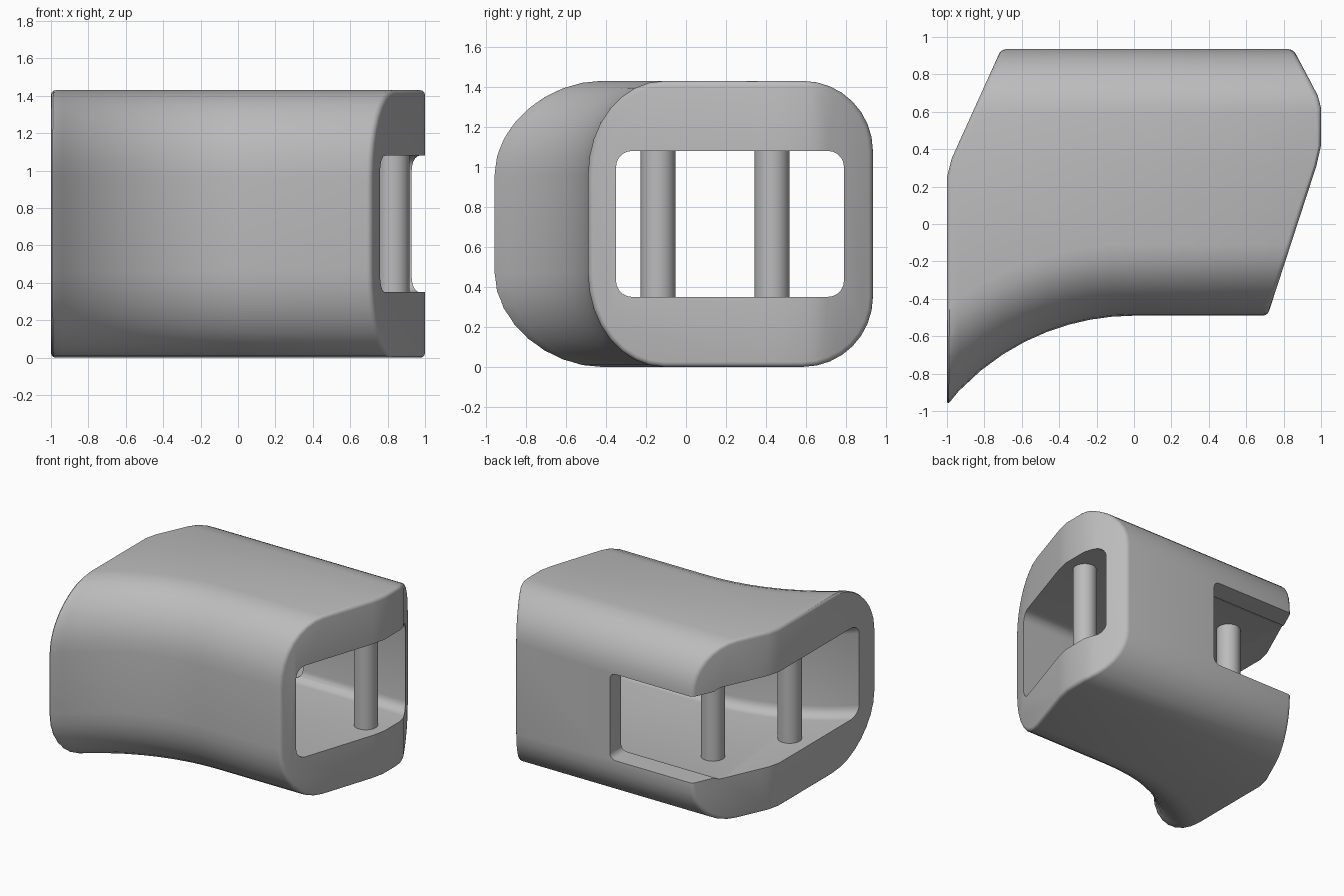
import bpy, bmesh, math

if "Cube" in bpy.data.objects:
    bpy.data.objects.remove(bpy.data.objects["Cube"], do_unlink=True)

grey = bpy.data.materials.new("plain grey")
grey.use_nodes = True
grey.diffuse_color = (0.5, 0.5, 0.5, 1)
grey.node_tree.nodes["Principled BSDF"].inputs["Base Color"].default_value = (0.5, 0.5, 0.5, 1)

BEND_R, FRONT, BACK, HEIGHT = 1.29, -0.49, 0.935, 1.43


def front_y(x, depth):
    """Front wall in plan: straight for x > 0, bending forward for x < 0."""
    r = BEND_R + depth
    return FRONT - BEND_R + (math.sqrt(r * r - x * x) if x < 0 else r)


def add_object(name, bm):
    bmesh.ops.recalc_face_normals(bm, faces=bm.faces[:])
    mesh = bpy.data.meshes.new(name)
    bm.to_mesh(mesh)
    bm.free()
    mesh.materials.append(grey)
    ob = bpy.data.objects.new(name, mesh)
    bpy.context.collection.objects.link(ob)
    return ob


def loft(name, stations, depth, back, low, high, ry, rz, rb, steps):
    """Rounded section swept along x, its front following the bend."""
    turns = [math.pi / 2 * i / steps for i in range(steps + 1)]
    # Upper half as (is_front, offset, z), then mirrored about mid height
    half = [(True, depth + ry * (1 - math.cos(t)), high - rz * (1 - math.sin(t))) for t in turns]
    half += [(False, back - rb * (1 - math.sin(t)), high - rb * (1 - math.cos(t))) for t in turns]
    section = half + [(f, o, low + high - z) for f, o, z in reversed(half)]
    bm = bmesh.new()
    rings = [[bm.verts.new((x, front_y(x, o) if f else o, z)) for f, o, z in section]
             for x in stations]
    n = len(section)
    for a, b in zip(rings, rings[1:]):
        for i in range(n):
            bm.faces.new((a[i], a[(i + 1) % n], b[(i + 1) % n], b[i]))
    bm.faces.new(rings[0])
    bm.faces.new(rings[-1])
    return add_object(name, bm)


def prism(name, outline, low, high):
    bm = bmesh.new()
    face = bm.faces.new([bm.verts.new((x, y, low)) for x, y in outline])
    top = bmesh.ops.extrude_face_region(bm, geom=[face])["geom"]
    bmesh.ops.translate(bm, vec=(0, 0, high - low),
                        verts=[v for v in top if isinstance(v, bmesh.types.BMVert)])
    return add_object(name, bm)


def boolean(ob, cutter, operation):
    mod = ob.modifiers.new(cutter.name, "BOOLEAN")
    mod.object, mod.operation, mod.solver = cutter, operation, "EXACT"
    mod.use_self = True
    cutter.hide_render = True
    cutter.hide_set(True)


# Housing shell, its stations kept clear of the end plane at x = -1
bend = [-0.117 * i for i in range(9, -1, -1)]
housing = loft("housing", bend + [1.2], 0, BACK, 0, HEIGHT, 0.38, 0.47, 0.35, 8)

# Angled ends, cut by the plan outline
outline = [(-1, -1.5), (-1, 0.25), (-0.975, 0.35), (-0.59, 1.2), (0.71, 1.2),
           (0.95, 0.75), (0.983, 0.685), (1, 0.62), (1, 0.42), (0.975, 0.31), (0.385, -1.5)]
boolean(housing, prism("end_cutter", outline, -0.5, 2), "INTERSECT")

# Merge flat areas, then soften the rims of both ends
flat = housing.modifiers.new("flat", "DECIMATE")
flat.decimate_type = "DISSOLVE"
flat.angle_limit = math.radians(0.1)
soft = housing.modifiers.new("soft_rims", "BEVEL")
soft.width, soft.segments = 0.025, 3
soft.limit_method, soft.angle_limit = "ANGLE", math.radians(35)
soft.use_clamp_overlap = False

# Through tunnel that follows the bend
tunnel = loft("tunnel_cutter", bend + [1.3], 0.14, 0.79, 0.35, 1.08, 0.08, 0.08, 0.08, 5)
boolean(housing, tunnel, "DIFFERENCE")

# Notch through the back wall, open at the -x end
bm = bmesh.new()
bmesh.ops.create_cube(bm, size=1)
bmesh.ops.scale(bm, vec=(1.5, 0.6, 0.69), verts=bm.verts[:])
bmesh.ops.translate(bm, vec=(-0.73, 1, 0.715), verts=bm.verts[:])
corners = [e for e in bm.edges
           if all(v.co.x > 0 for v in e.verts) and abs(e.verts[0].co.y - e.verts[1].co.y) > 0.1]
bmesh.ops.bevel(bm, geom=corners, offset=0.05, segments=4, profile=0.5, affect="EDGES")
boolean(housing, add_object("notch_cutter", bm), "DIFFERENCE")

# Upright pins between floor and ceiling
pins = []
for name, x, y in (("right_back_pin", -0.54, 0.43), ("right_front_pin", -0.82, -0.14),
                   ("left_pin", 0.83, 0.43)):
    bm = bmesh.new()
    bmesh.ops.create_cone(bm, cap_ends=True, segments=32, radius1=0.0875, radius2=0.0875, depth=0.75)
    bmesh.ops.translate(bm, vec=(x, y, 0.715), verts=bm.verts[:])
    pins.append(add_object(name, bm))

# Apply the cuts and smooth the curved surfaces
bpy.ops.object.select_all(action="DESELECT")
bpy.context.view_layer.objects.active = housing
housing.select_set(True)
for mod in list(housing.modifiers):
    bpy.ops.object.modifier_apply(modifier=mod.name)
for ob in [o for o in bpy.data.objects if o.name.endswith("_cutter")]:
    bpy.data.objects.remove(ob, do_unlink=True)
for pin in pins:
    pin.select_set(True)
bpy.ops.object.shade_smooth_by_angle(angle=math.radians(30))
